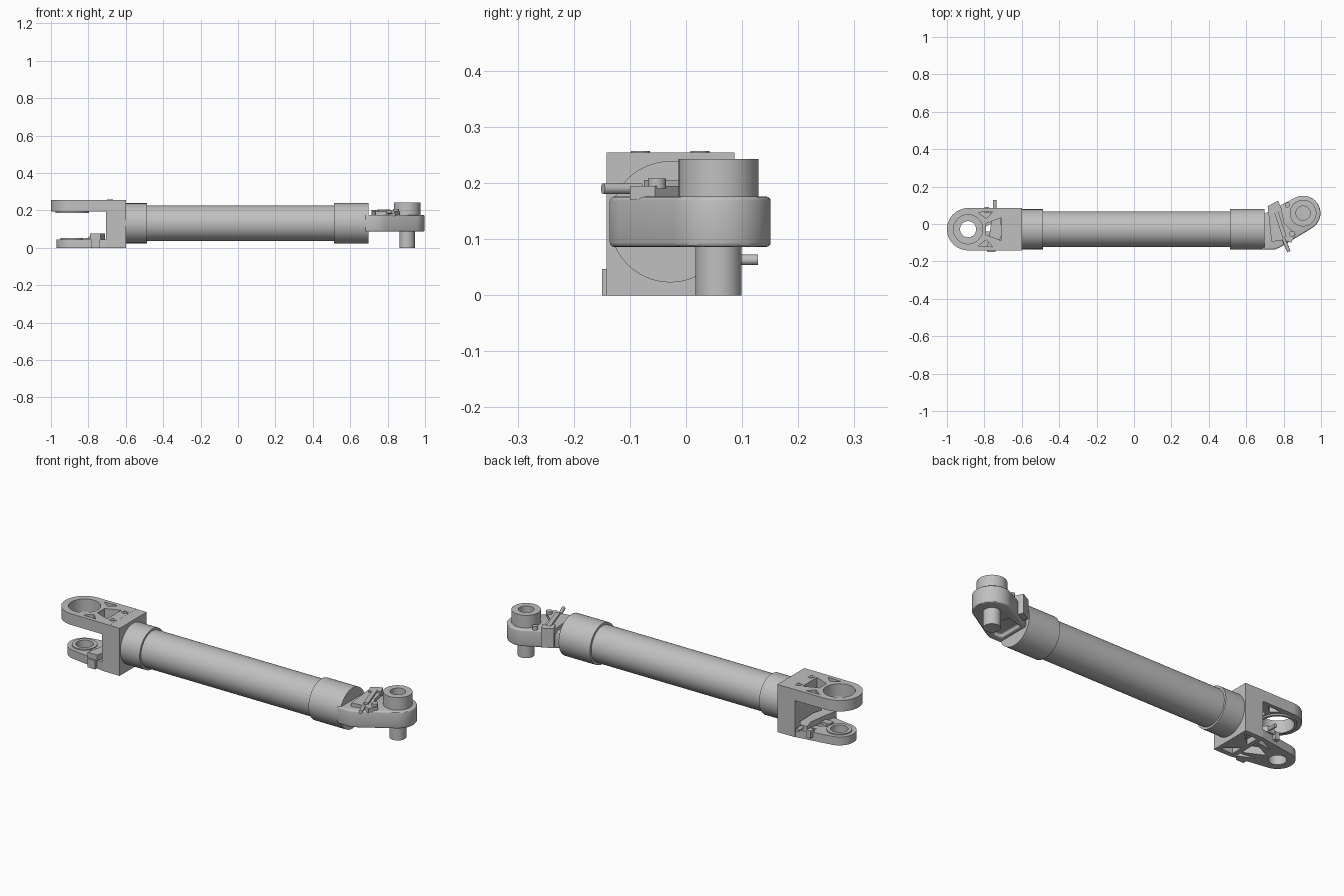
import bpy, bmesh, math
from mathutils import Vector
from mathutils.geometry import convex_hull_2d

if "Cube" in bpy.data.objects:
    bpy.data.objects.remove(bpy.data.objects["Cube"], do_unlink=True)

GREY = (0.53, 0.53, 0.53, 1)
metal = bpy.data.materials.new("grey metal")
metal.use_nodes = True
metal.diffuse_color = GREY
metal.node_tree.nodes["Principled BSDF"].inputs["Base Color"].default_value = GREY

AXIS_Y, AXIS_Z = -0.028, 0.131      # tube axis
FORK = (-0.887, AXIS_Y)             # fork bore centre
EYE = (0.904, 0.058)                # eye bore centre


def finish(name, bm):
    bmesh.ops.recalc_face_normals(bm, faces=bm.faces)
    mesh = bpy.data.meshes.new(name)
    bm.to_mesh(mesh)
    bm.free()
    mesh.materials.append(metal)
    ob = bpy.data.objects.new(name, mesh)
    bpy.context.collection.objects.link(ob)
    return ob


def circle(c, r, n=64):
    return [(c[0] + r * math.cos(math.tau * i / n),
             c[1] + r * math.sin(math.tau * i / n)) for i in range(n)]


def hull(pts):
    return [pts[i] for i in convex_hull_2d([Vector(p) for p in pts])]


def mirrored(pts):
    return [(x, 2 * AXIS_Y - y) for x, y in pts]


def prism(name, pts, z0, z1):
    bm = bmesh.new()
    face = bm.faces.new([bm.verts.new((x, y, z0)) for x, y in pts])
    new = bmesh.ops.extrude_face_region(bm, geom=[face])["geom"]
    verts = [v for v in new if isinstance(v, bmesh.types.BMVert)]
    bmesh.ops.translate(bm, verts=verts, vec=(0, 0, z1 - z0))
    return finish(name, bm)


def rod(name, a, b, r, n=64):
    a, b = Vector(a), Vector(b)
    bm = bmesh.new()
    bmesh.ops.create_cone(bm, cap_ends=True, segments=n, radius1=r, radius2=r,
                          depth=(b - a).length)
    turn = (b - a).to_track_quat("Z", "Y").to_matrix()
    bmesh.ops.rotate(bm, verts=bm.verts, matrix=turn)
    bmesh.ops.translate(bm, verts=bm.verts, vec=(a + b) / 2)
    return finish(name, bm)


def box(name, x, y, z):
    return prism(name, [(x[0], y[0]), (x[1], y[0]), (x[1], y[1]), (x[0], y[1])], *z)


def apply(ob):
    bpy.ops.object.select_all(action="DESELECT")
    ob.select_set(True)
    bpy.context.view_layer.objects.active = ob
    for m in list(ob.modifiers):
        bpy.ops.object.modifier_apply(modifier=m.name)


def cut(ob, pts, z0, z1):
    tool = prism("cutter", pts, z0, z1)
    tool.hide_render = True
    mod = ob.modifiers.new("cut", "BOOLEAN")
    mod.operation, mod.object, mod.solver = "DIFFERENCE", tool, "EXACT"
    apply(ob)
    bpy.data.objects.remove(tool, do_unlink=True)


def bevel(ob, width):
    mod = ob.modifiers.new("bevel", "BEVEL")
    mod.width, mod.segments, mod.limit_method = width, 3, "ANGLE"
    mod.angle_limit = math.radians(40)
    apply(ob)


def ring(name, c, r_out, r_in, z0, z1):
    ob = prism(name, circle(c, r_out), z0, z1)
    cut(ob, circle(c, r_in), z0 - 0.01, z1 + 0.01)
    return ob


def along(name, x0, x1, r):
    return rod(name, (x0, AXIS_Y, AXIS_Z), (x1, AXIS_Y, AXIS_Z), r, 96)


# Tube and end sleeves
along("tube", -0.5, 0.53, 0.096)
along("fork_sleeve", -0.61, -0.487, 0.107)
along("eye_sleeve", 0.512, 0.697, 0.108)

# Fork: wall, wide upper arm, tapered lower arm
W0, W1 = -0.142, 0.086
wall = box("fork_wall", (-0.705, -0.6), (W0, W1), (0, 0.254))
upper = prism("upper_arm", hull(circle(FORK, 0.113) + [(-0.66, W0), (-0.66, W1)]),
              0.195, 0.2545)
lower = prism("lower_arm", hull(circle(FORK, 0.083) + [(-0.69, W0), (-0.69, W1)]),
              0, 0.045)
cut(upper, circle(FORK, 0.078), 0.1, 0.3)
cut(lower, circle(FORK, 0.043), -0.1, 0.1)

# Truss pockets in both arms
side = [(-0.835, 0.062), (-0.755, 0.066), (-0.79, 0.03)]
for pts in (side, mirrored(side),
            [(-0.79, -0.058), (-0.712, -0.088), (-0.712, 0.032), (-0.79, 0.002)]):
    cut(upper, pts, 0.15, 0.3)
low_side = [(-0.80, 0.025), (-0.715, 0.065), (-0.715, 0.035)]
for pts in (low_side, mirrored(low_side),
            [(-0.82, AXIS_Y), (-0.715, -0.08), (-0.715, 0.024)]):
    cut(lower, pts, -0.1, 0.1)
wall_pocket = [(-0.69, 0.06), (-0.615, 0.06), (-0.69, -0.01)]
for pts in (wall_pocket, mirrored(wall_pocket)):
    cut(wall, pts, -0.1, 0.03)

# Bore rims and screws
ring("upper_bore_rim", FORK, 0.09, 0.078, 0.187, 0.2)
ring("lower_bore_rim", FORK, 0.062, 0.043, 0.04, 0.051)
for y in (0.025, -0.081):
    ring("fork_screw", (-0.684, y), 0.017, 0.008, 0.25, 0.2575)

# Fork latch across the lower arm
prism("fork_latch", [(-0.79, W0), (-0.735, W0), (-0.71, -0.06), (-0.715, 0.06),
                     (-0.735, W1), (-0.775, W1), (-0.76, 0.03), (-0.775, -0.07)],
      0.045, 0.076)
box("fork_latch_tab", (-0.82, -0.76), (-0.075, -0.04), (0.04, 0.053))
box("fork_latch_foot", (-0.785, -0.74), (-0.15, -0.125), (0, 0.047))
box("fork_latch_end", (-0.8, -0.775), (0.06, 0.091), (0.02, 0.06))
rod("fork_latch_pin", (-0.745, 0.07, 0.063), (-0.745, 0.128, 0.063), 0.0095, 24)

# Eye end: angled lug with boss and pin
lug = prism("eye_lug", hull(circle(EYE, 0.093) + [(0.68, 0.045), (0.68, -0.136),
                                                  (0.755, -0.136), (0.79, -0.12)]),
            0.086, 0.176)
cut(lug, [(0.715, 0.035), (0.715, -0.1), (0.76, -0.1), (0.83, -0.05), (0.80, 0.06)],
    0.05, 0.105)
bevel(lug, 0.008)
boss = prism("eye_boss", circle(EYE, 0.071), 0.17, 0.243)
cut(boss, circle(EYE, 0.038), 0.2, 0.3)
rod("eye_pin", (*EYE, 0), (*EYE, 0.1), 0.041)

# Eye latch lying across the lug
prism("eye_latch", [(0.715, 0.095), (0.77, 0.125), (0.79, 0.07), (0.805, 0.0),
                    (0.865, -0.055), (0.84, -0.1), (0.80, -0.085), (0.735, -0.095)],
      0.17, 0.195)
prism("eye_latch_bar", [(0.745, 0.075), (0.765, 0.085), (0.815, -0.065),
                        (0.795, -0.075)], 0.19, 0.205)
prism("eye_latch_block", [(0.715, 0.095), (0.77, 0.125), (0.79, 0.08), (0.735, 0.05)],
      0.1, 0.203)
prism("eye_latch_knob", circle((0.845, -0.052), 0.016, 24), 0.19, 0.208)
prism("eye_latch_stop", circle((0.82, 0.102), 0.014, 24), 0.17, 0.195)
rod("eye_latch_pin", (0.80, -0.08, 0.19), (0.828, -0.148, 0.19), 0.0095, 24)

# Smooth round walls, sharp edges
for ob in [o for o in bpy.context.collection.objects
           if o.type == "MESH" and metal.name in o.data.materials]:
    bpy.ops.object.select_all(action="DESELECT")
    ob.select_set(True)
    bpy.context.view_layer.objects.active = ob
    bpy.ops.object.shade_smooth_by_angle(angle=math.radians(30))
